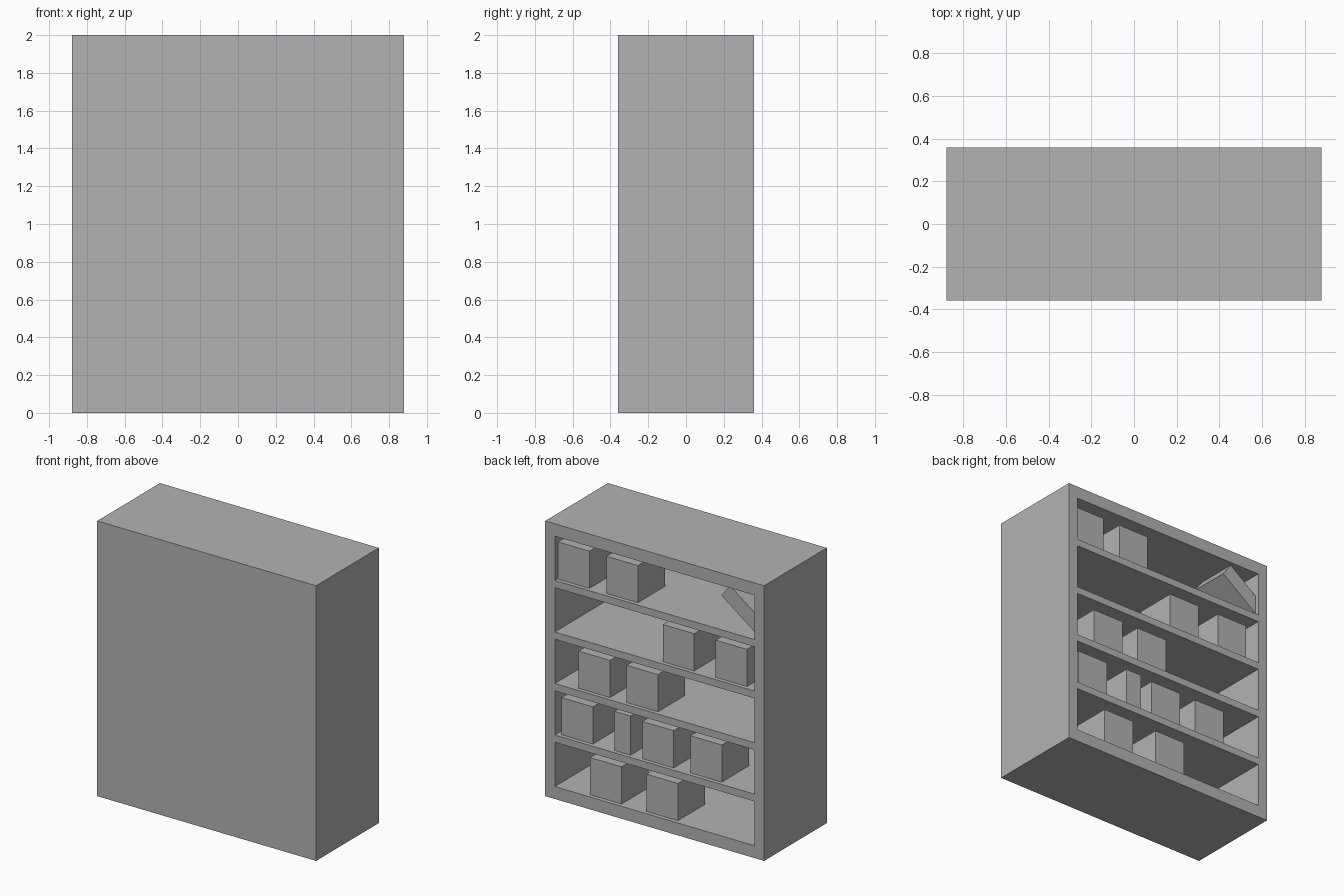
import bpy, bmesh, math
from mathutils import Matrix, Vector

if "Cube" in bpy.data.objects:
    bpy.data.objects.remove(bpy.data.objects["Cube"])

W, D, H = 1.76, 0.72, 2.0            # outer size
WALL, RIM, PANEL = 0.077, 0.09, 0.06  # side wall, top/bottom rim, closed panel
BAY, PITCH = 0.322, 0.3745            # opening height, shelf spacing

grey = bpy.data.materials.new("plain_grey")
grey.diffuse_color = (0.45, 0.45, 0.45, 1)
grey.use_nodes = True
grey.node_tree.nodes["Principled BSDF"].inputs["Base Color"].default_value = grey.diffuse_color


def boxes(name, specs):
    """One object from (centre, size, tilt about y) boxes."""
    bm = bmesh.new()
    for centre, size, tilt in specs:
        m = (Matrix.Translation(Vector(centre)) @ Matrix.Rotation(tilt, 4, 'Y')
             @ Matrix.Diagonal((*size, 1)))
        bmesh.ops.create_cube(bm, size=1, matrix=m)
    mesh = bpy.data.meshes.new(name)
    bm.to_mesh(mesh)
    bm.free()
    mesh.materials.append(grey)
    ob = bpy.data.objects.new(name, mesh)
    bpy.context.collection.objects.link(ob)
    return ob


def floor_z(bay):
    return RIM + PITCH * bay


# Cabinet with five bays cut in from the +y side
cabinet = boxes("cabinet", [((0, 0, H / 2), (W, D, H), 0)])
y0, y1 = -D / 2 + PANEL, D / 2 + 0.1
cutter = boxes("bay_cutter", [
    ((0, (y0 + y1) / 2, floor_z(i) + BAY / 2), (W - 2 * WALL, y1 - y0, BAY), 0)
    for i in range(5)])
cutter.hide_render = True
mod = cabinet.modifiers.new("bays", 'BOOLEAN')
mod.operation, mod.solver, mod.object = 'DIFFERENCE', 'EXACT', cutter
bpy.context.view_layer.objects.active = cabinet
bpy.ops.object.modifier_apply(modifier="bays")
bpy.data.objects.remove(cutter)

# Storage boxes: x centres in each bay, bottom to top
DEPTH, Y = 0.31, 0.175
rows = [(0.413, -0.04),
        (0.643, -0.006, -0.393),
        (0.506, 0.12),
        (-0.171, -0.595),
        (0.672, 0.282)]
for bay, xs in enumerate(rows):
    for n, x in enumerate(xs):
        boxes(f"storage_box_{bay + 1}_{n + 1}",
              [((x, Y, floor_z(bay) + 0.135), (0.252, DEPTH, 0.27), 0)])

# Narrow box in the second bay
boxes("narrow_box", [((0.279, Y, floor_z(1) + 0.142), (0.129, DEPTH, 0.284), 0)])

# Slab leaning against the side wall in the top bay
a = math.radians(36)
along = Vector((-math.cos(a), 0, -math.sin(a)))
across = Vector((-math.sin(a), 0, math.cos(a)))
centre = Vector((-0.517, Y, 1.82)) + along * 0.1775 + across * 0.056
boxes("leaning_slab", [(centre, (0.355, DEPTH, 0.112), -a)])
